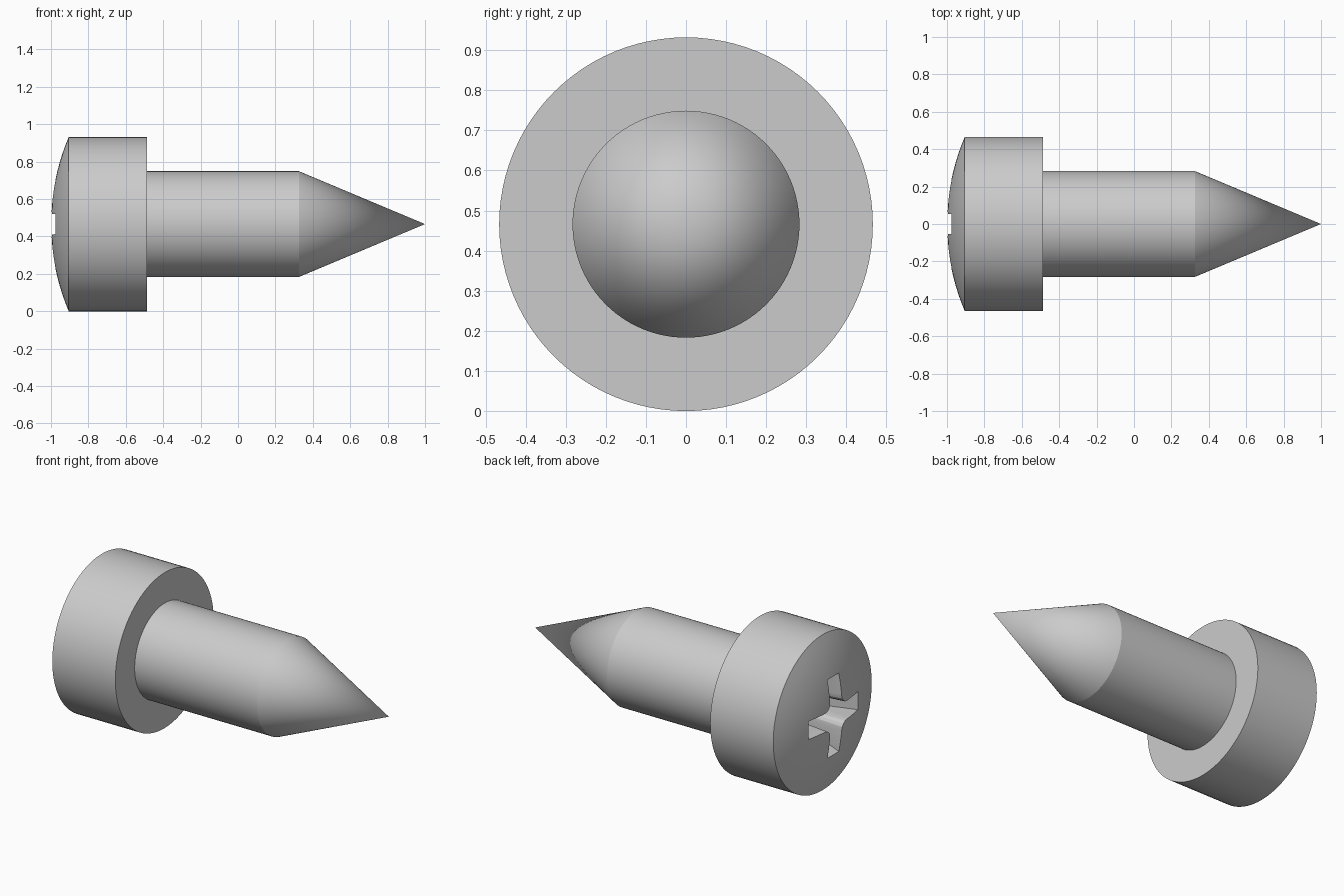
import bpy, bmesh, math

if "Cube" in bpy.data.objects:
    bpy.data.objects.remove(bpy.data.objects["Cube"])

AXIS_Z = 0.466
SIDES = 96

steel = bpy.data.materials.new("steel grey")
steel.diffuse_color = (0.6, 0.6, 0.6, 1)
steel.use_nodes = True
steel.node_tree.nodes["Principled BSDF"].inputs["Base Color"].default_value = steel.diffuse_color


def finish(name, bm):
    bmesh.ops.remove_doubles(bm, verts=bm.verts, dist=1e-5)
    bmesh.ops.recalc_face_normals(bm, faces=bm.faces)
    mesh = bpy.data.meshes.new(name)
    bm.to_mesh(mesh)
    bm.free()
    obj = bpy.data.objects.new(name, mesh)
    bpy.context.collection.objects.link(obj)
    obj.location.z = AXIS_Z
    mesh.materials.append(steel)
    return obj


def lathe(name, profile):
    """Turn (x, radius) points around the x axis."""
    bm = bmesh.new()
    verts = [bm.verts.new((x, 0, r)) for x, r in profile]
    edges = [bm.edges.new(pair) for pair in zip(verts, verts[1:])]
    bmesh.ops.spin(bm, geom=verts + edges, cent=(0, 0, 0), axis=(1, 0, 0),
                   angle=math.tau, steps=SIDES, use_merge=True)
    return finish(name, bm)


def smooth(obj):
    bpy.ops.object.select_all(action='DESELECT')
    obj.select_set(True)
    bpy.context.view_layer.objects.active = obj
    bpy.ops.object.shade_smooth_by_angle(angle=math.radians(20))


# Head: shallow dome on a short cylinder
R, RISE = 0.466, 0.095
ball = (R * R + RISE * RISE) / (2 * RISE)
tilt = math.asin(R / ball)
dome = [(-1 + ball * (1 - math.cos(tilt * i / 10)), ball * math.sin(tilt * i / 10))
        for i in range(11)]
head = lathe("screw_head", dome + [(-0.487, R), (-0.487, 0)])

# Shank with pointed tip
shank = lathe("shank", [(-0.5, 0), (-0.5, 0.283), (0.325, 0.283), (1, 0)])


def cross_outline(length, half, fillet):
    """Cross with rounded inner corners, repeated for four arms."""
    arm = [(length, -half), (length, half)]
    c = half + fillet
    arm += [(c - fillet * math.sin(a), c - fillet * math.cos(a))
            for a in (math.pi / 2 * i / 4 for i in range(5))]
    points = []
    for k in range(4):
        cs, sn = round(math.cos(k * math.pi / 2)), round(math.sin(k * math.pi / 2))
        points += [(y * cs - z * sn, y * sn + z * cs) for y, z in arm]
    return points


# Cross recess cutter, narrowing with depth
bm = bmesh.new()
rings = []
for x, length, half, fillet in ((-1.05, 0.265, 0.057, 0.05), (-0.74, 0.14, 0.045, 0.04)):
    rings.append([bm.verts.new((x, y, z)) for y, z in cross_outline(length, half, fillet)])
n = len(rings[0])
for i in range(n):
    j = (i + 1) % n
    bm.faces.new((rings[0][i], rings[0][j], rings[1][j], rings[1][i]))
for ring in rings:
    bm.faces.new(ring)
cutter = finish("recess_cutter", bm)
cutter.hide_render = True

cut = head.modifiers.new("cross recess", 'BOOLEAN')
cut.operation = 'DIFFERENCE'
cut.solver = 'EXACT'
cut.object = cutter
bpy.ops.object.select_all(action='DESELECT')
head.select_set(True)
bpy.context.view_layer.objects.active = head
bpy.ops.object.modifier_apply(modifier=cut.name)
bpy.data.objects.remove(cutter)

for part in (head, shank):
    smooth(part)
